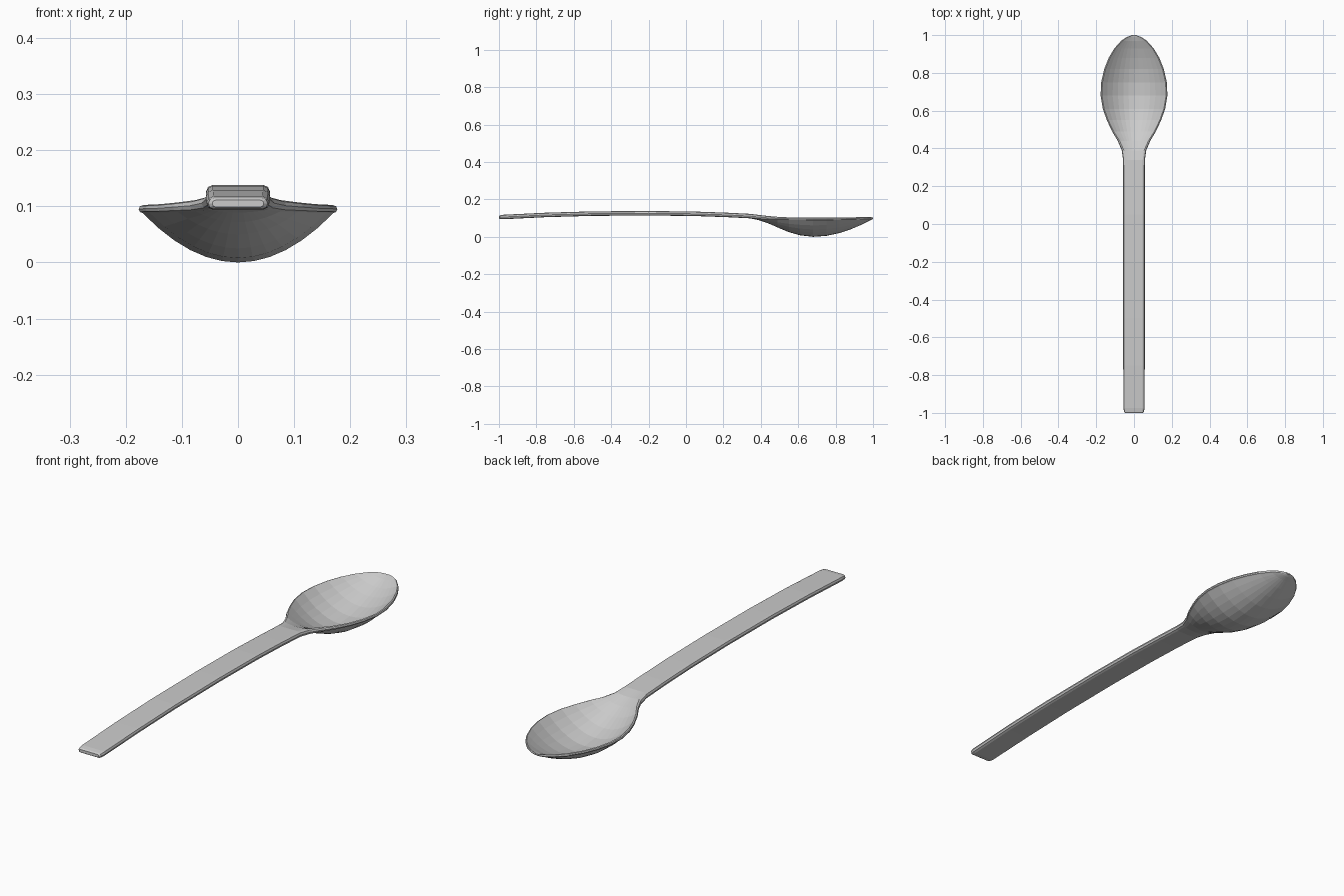
import bpy, bmesh, math

# Stations along the spoon: y, half width, top edge z, bottom centre z, thickness
STATIONS = [
    (-1.00, 0.046, 0.111, 0.099, 0.012),
    (-0.994, 0.053, 0.115, 0.095, 0.020),
    (-0.975, 0.056, 0.118, 0.094, 0.024),
    (-0.75, 0.057, 0.129, 0.105, 0.024),
    (-0.50, 0.057, 0.136, 0.112, 0.024),
    (-0.20, 0.057, 0.138, 0.114, 0.024),
    (0.05, 0.057, 0.135, 0.111, 0.024),
    (0.22, 0.057, 0.129, 0.105, 0.024),
    (0.34, 0.058, 0.123, 0.099, 0.024),
    (0.39, 0.065, 0.117, 0.089, 0.023),
    (0.44, 0.086, 0.111, 0.072, 0.020),
    (0.49, 0.116, 0.107, 0.050, 0.017),
    (0.55, 0.144, 0.104, 0.025, 0.015),
    (0.61, 0.165, 0.103, 0.008, 0.014),
    (0.68, 0.177, 0.102, 0.000, 0.014),
    (0.75, 0.174, 0.102, 0.005, 0.014),
    (0.82, 0.158, 0.103, 0.020, 0.014),
    (0.88, 0.134, 0.104, 0.040, 0.014),
    (0.93, 0.104, 0.105, 0.061, 0.013),
    (0.97, 0.068, 0.106, 0.081, 0.012),
    (0.99, 0.038, 0.105, 0.090, 0.010),
    (1.00, 0.010, 0.103, 0.096, 0.006),
]
ACROSS = 12


def section(y, w, top, bottom, t):
    """Closed ring: dished top, rounded edge, matching underside, rounded edge."""
    depth, r = top - bottom - t, min(t / 2, w * 0.6)
    flat = w - r
    pts = []
    for side in (1, -1):
        for i in range(ACROSS + 1):
            u = side * (2 * i / ACROSS - 1)
            mid = top - t / 2 - depth * (1 - u * u)
            pts.append((u * flat, y, mid + side * t / 2))
        for a in (45, 0, -45):
            c, s = math.cos(math.radians(a)), math.sin(math.radians(a))
            pts.append((side * (flat + r * c), y, top - t / 2 + side * s * t / 2))
    return pts


# Spoon: one continuous loft from handle end to bowl tip
bm = bmesh.new()
rings = [[bm.verts.new(p) for p in section(*s)] for s in STATIONS]
n = len(rings[0])
for a, b in zip(rings, rings[1:]):
    for i in range(n):
        j = (i + 1) % n
        bm.faces.new((a[i], a[j], b[j], b[i]))
bm.faces.new(rings[0])
bm.faces.new(rings[-1][::-1])
bmesh.ops.recalc_face_normals(bm, faces=bm.faces)

mesh = bpy.data.meshes.new("spoon")
bm.to_mesh(mesh)
bm.free()
spoon = bpy.data.objects.new("spoon", mesh)
bpy.context.collection.objects.link(spoon)
